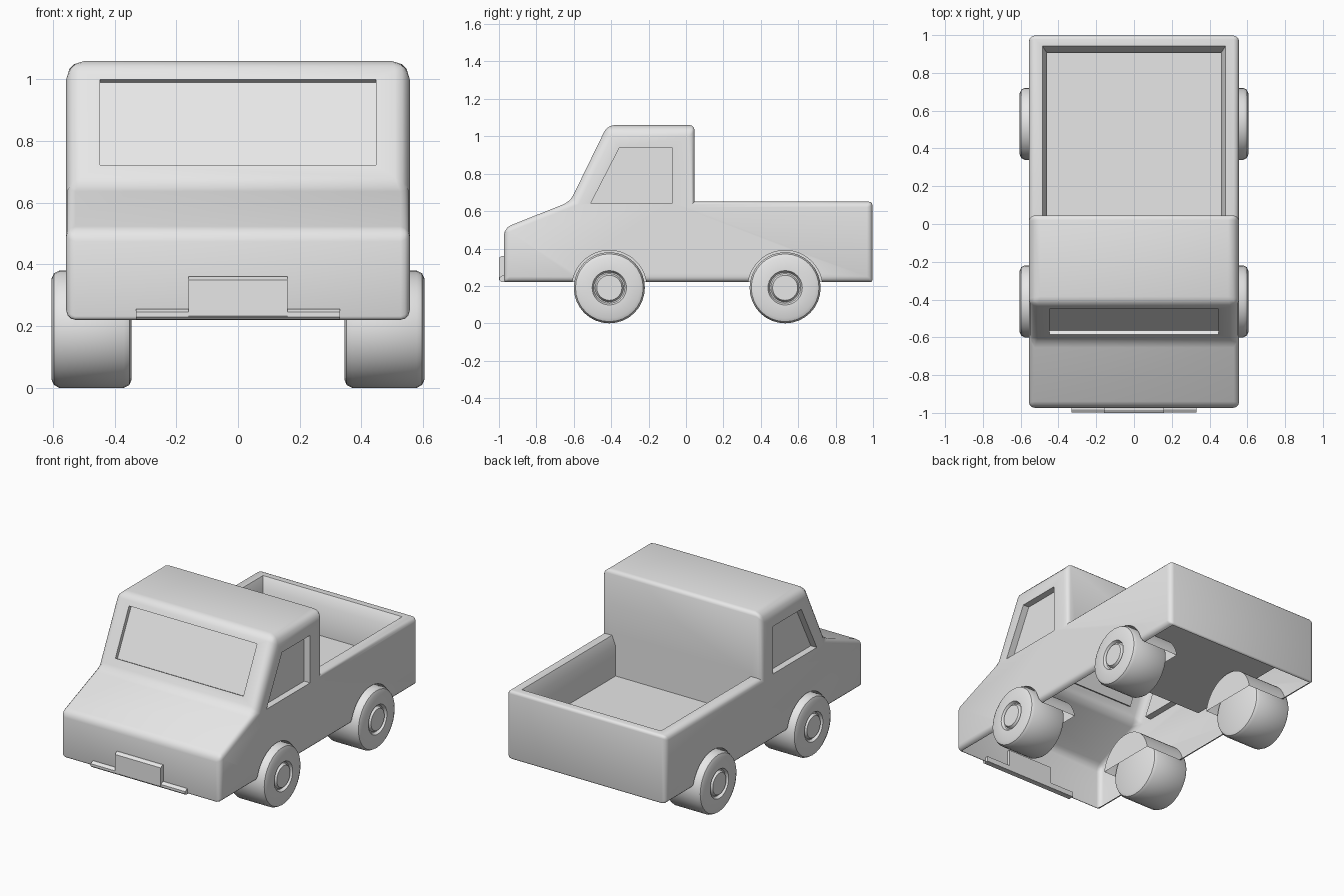
import bpy, bmesh, math
from mathutils import Matrix, Vector

cube = bpy.data.objects.get("Cube")
if cube:
    bpy.data.objects.remove(cube, do_unlink=True)

GREY = (0.8, 0.8, 0.8, 1.0)
grey = bpy.data.materials.new("plain_grey")
grey.use_nodes = True
grey.diffuse_color = GREY
grey.node_tree.nodes["Principled BSDF"].inputs["Base Color"].default_value = GREY


def make_object(name, bm):
    bmesh.ops.recalc_face_normals(bm, faces=bm.faces)
    mesh = bpy.data.meshes.new(name)
    bm.to_mesh(mesh)
    bm.free()
    mesh.materials.append(grey)
    obj = bpy.data.objects.new(name, mesh)
    bpy.context.collection.objects.link(obj)
    return obj


def prism_bmesh(profile, x0, x1):
    """Side profile of (y, z) points, extruded from x0 to x1."""
    bm = bmesh.new()
    face = bm.faces.new([bm.verts.new((x0, y, z)) for y, z in profile])
    out = bmesh.ops.extrude_face_region(bm, geom=[face])
    moved = [v for v in out["geom"] if isinstance(v, bmesh.types.BMVert)]
    bmesh.ops.translate(bm, verts=moved, vec=(x1 - x0, 0, 0))
    return bm


def smooth(obj, degrees=40):
    bpy.ops.object.select_all(action="DESELECT")
    obj.select_set(True)
    bpy.context.view_layer.objects.active = obj
    bpy.ops.object.shade_smooth_by_angle(angle=math.radians(degrees))


HALF, BOTTOM, RIM, ROOF = 0.557, 0.22, 0.65, 1.06
FRONT, CAB_BACK, BACK = -0.973, 0.045, 0.997
WHEEL_Y, WHEEL_R = (-0.41, 0.53), 0.19

# Body block
bm = prism_bmesh([(FRONT, BOTTOM), (FRONT, 0.51), (-0.62, RIM), (-0.42, ROOF),
                  (CAB_BACK, ROOF), (CAB_BACK, RIM), (BACK, RIM), (BACK, BOTTOM)],
                 -HALF, HALF)

# Edge softness: roundest on the roof, tighter on the bed and underside
weight = bm.edges.layers.float.new("bevel_weight_edge")
for e in bm.edges:
    mid = (e.verts[0].co + e.verts[1].co) / 2
    if abs(mid.x) < 0.01:                         # edges running across
        if mid.z < BOTTOM + 0.01:
            e[weight] = 0.2
        elif abs(mid.y - CAB_BACK) < 0.01:
            e[weight] = 0.4 if mid.z > RIM + 0.1 else 0.0
        else:
            e[weight] = 0.3 if mid.y > 0 else 0.6
    elif mid.z > ROOF - 0.01:                     # sides of the roof
        e[weight] = 1.0
    elif mid.z > RIM + 0.1 and mid.y < 0:         # sides of the windscreen
        e[weight] = 0.8
    else:
        e[weight] = 0.5
body = make_object("truck_body", bm)
bev = body.modifiers.new("soft_edges", "BEVEL")
bev.width, bev.segments, bev.limit_method = 0.06, 3, "WEIGHT"

cutters = []


def cut(bm):
    tool = make_object("cutter", bm)
    tool.hide_render = True
    mod = body.modifiers.new("cut", "BOOLEAN")
    mod.operation, mod.solver, mod.object = "DIFFERENCE", "EXACT", tool
    cutters.append(tool)


# Load bed: sloped lip above straight walls, floor clear of the wheels
bm = bmesh.new()
rings = []
for half, back, z in ((0.49, 0.95, RIM + 0.01), (0.46, 0.905, 0.59), (0.46, 0.905, 0.40)):
    rings.append([bm.verts.new((x, y, z)) for x, y in
                  ((-half, CAB_BACK), (half, CAB_BACK), (half, back), (-half, back))])
for a, b in zip(rings, rings[1:]):
    for i in range(4):
        j = (i + 1) % 4
        bm.faces.new((a[i], a[j], b[j], b[i]))
bm.faces.new(rings[0])
bm.faces.new(rings[-1])
cut(bm)

# Recessed windscreen, square to the sloping front
inward = Vector((0.899, -0.438))
low, high = Vector((-0.586, 0.722)), Vector((-0.449, 1.0))
cut(prism_bmesh([low - inward * 0.05, high - inward * 0.05,
                 high + inward * 0.024, low + inward * 0.024], -0.447, 0.447))

# Recessed side windows and wheel wells
side_window = [(-0.51, 0.64), (-0.355, 0.94), (-0.075, 0.94), (-0.075, 0.64)]
circle = [2 * math.pi * i / 48 for i in range(48)]
for s in (-1, 1):
    cut(prism_bmesh(side_window, s * 0.515, s * 0.7))
    for y in WHEEL_Y:
        arch = [(y + 0.2 * math.cos(a), WHEEL_R + 0.2 * math.sin(a)) for a in circle]
        cut(prism_bmesh(arch, s * 0.28, s * 0.7))

# Apply the cuts and open the underside, leaving a hollow shell
graph = bpy.context.evaluated_depsgraph_get()
shell = bpy.data.meshes.new_from_object(body.evaluated_get(graph))
body.modifiers.clear()
body.data = shell
bm = bmesh.new()
bm.from_mesh(shell)
under = [f for f in bm.faces
         if f.normal.z < -0.99 and f.calc_center_median().z < BOTTOM + 0.005]
bmesh.ops.delete(bm, geom=under, context="FACES")
for f in bm.faces:
    f.material_index = 0
bm.to_mesh(shell)
bm.free()
shell.materials.clear()
shell.materials.append(grey)
for tool in cutters:
    bpy.data.objects.remove(tool, do_unlink=True)
smooth(body)

# Front bumper: low bar with a raised centre plate
for name, half, front, z0, z1 in (("bumper_bar", 0.33, -0.998, 0.222, 0.255),
                                  ("bumper_plate", 0.16, -1.0, 0.225, 0.36)):
    make_object(name, prism_bmesh(
        [(front, z0 + 0.008), (front, z1 - 0.01), (front + 0.016, z1),
         (-0.955, z1), (-0.955, z0), (front + 0.008, z0)], -half, half))

# Wheels: lathed tyre with a grooved ring around a flush hub
tyre = [(0.345, 0), (0.345, 0.163), (0.352, 0.181), (0.37, 0.19), (0.58, 0.19),
        (0.597, 0.181), (0.605, 0.163), (0.605, 0.092), (0.588, 0.083),
        (0.588, 0.076), (0.605, 0.067), (0.605, 0)]
for s, side in ((-1, "right"), (1, "left")):
    for y, end in zip(WHEEL_Y, ("front", "rear")):
        bm = bmesh.new()
        verts = [bm.verts.new((s * x, 0, r)) for x, r in tyre]
        edges = [bm.edges.new(pair) for pair in zip(verts, verts[1:])]
        bmesh.ops.spin(bm, geom=verts + edges, cent=(0, 0, 0), axis=(1, 0, 0),
                       angle=2 * math.pi, steps=32)
        bmesh.ops.remove_doubles(bm, verts=bm.verts, dist=0.0005)
        bmesh.ops.transform(bm, verts=bm.verts,
                            matrix=Matrix.Translation((0, y, WHEEL_R)))
        smooth(make_object(f"{end}_{side}_wheel", bm), 30)
